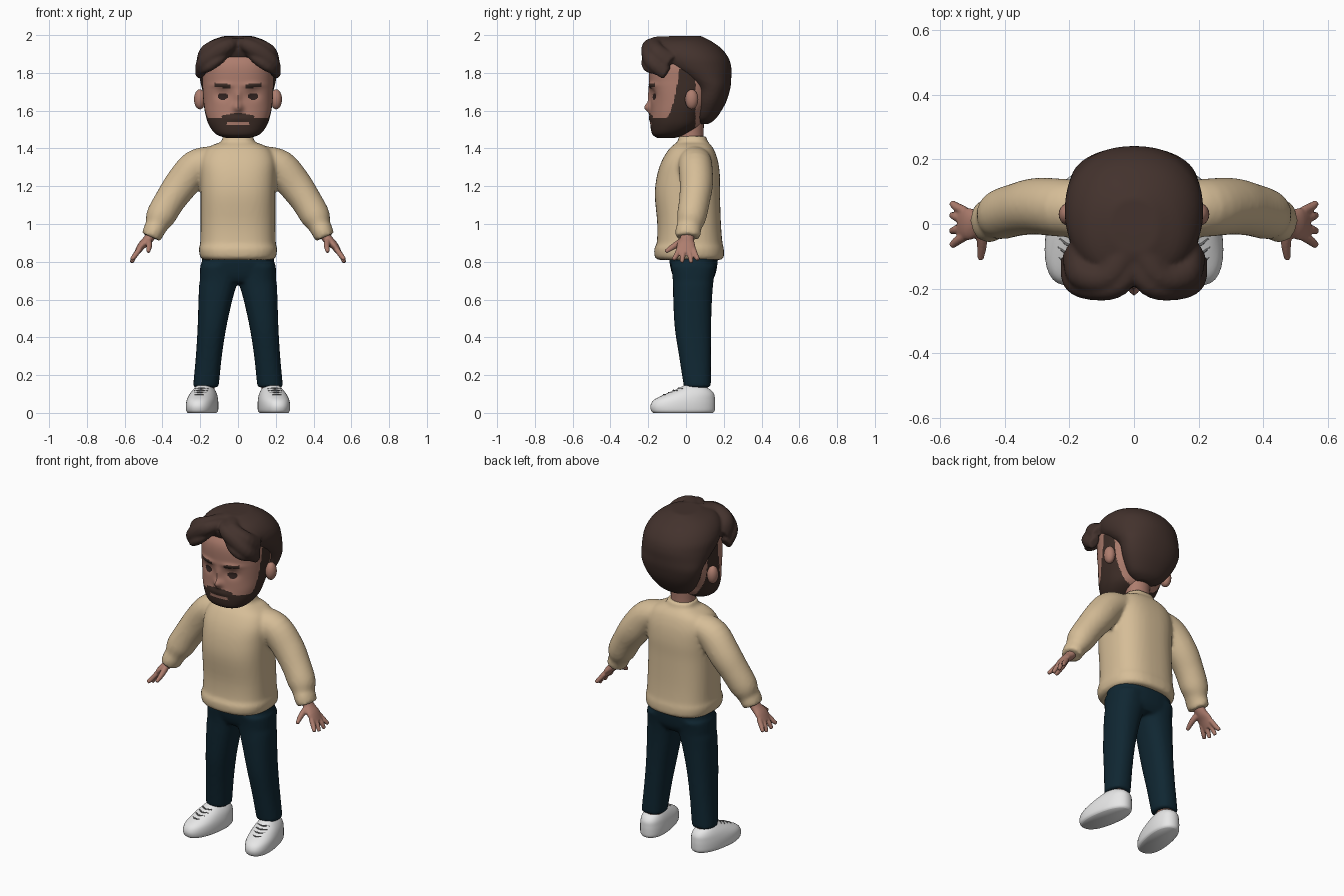
import bpy, bmesh, math
from mathutils import Vector, Matrix

if "Cube" in bpy.data.objects:
    bpy.data.objects.remove(bpy.data.objects["Cube"])


def material(name, r, g, b):
    m = bpy.data.materials.new(name)
    m.use_nodes = True
    m.diffuse_color = (r, g, b, 1)
    bsdf = m.node_tree.nodes["Principled BSDF"]
    bsdf.inputs["Base Color"].default_value = (r, g, b, 1)
    bsdf.inputs["Roughness"].default_value = 0.8
    return m


SKIN = material("skin", .42, .205, .155)
HAIR = material("dark brown hair", .056, .032, .026)
BEARD = material("beard brown", .046, .026, .02)
EYE = material("eye brown", .03, .016, .014)
CREAM = material("cream knit", .67, .51, .31)
NAVY = material("navy denim", .005, .02, .032)
WHITE = material("white canvas", .82, .82, .82)
GREY = material("grey lace", .16, .16, .16)


def dense(pts, steps):
    """Smoothly resample a list of sections."""
    out = []
    for i in range(len(pts) - 1):
        a, b, c, d = pts[max(i - 1, 0)], pts[i], pts[i + 1], pts[min(i + 2, len(pts) - 1)]
        for k in range(steps):
            t = k / steps
            out.append([q + .5 * t * (r - p + t * (2 * p - 5 * q + 4 * r - s + t * (3 * (q - r) + s - p)))
                        for p, q, r, s in zip(a, b, c, d)])
    return out + [list(pts[-1])]


def loft(bm, pts, side=1, flat=False, segs=24, power=2, steps=4):
    """Skin rings (x, y, z, radius_a, radius_b) along a path; returns the vertices."""
    pts = dense(pts, steps)
    rings = []
    for i, (x, y, z, ra, rb) in enumerate(pts):
        if flat:
            a, b = Vector((1, 0, 0)), Vector((0, 1, 0))
        else:
            t = (Vector(pts[min(i + 1, len(pts) - 1)][:3]) - Vector(pts[max(i - 1, 0)][:3])).normalized()
            b = Vector((0, 1, 0))
            b = (b - t * b.dot(t)).normalized()
            a = b.cross(t)
        ring = []
        for k in range(segs):
            u = 2 * math.pi * k / segs
            c, s = math.cos(u), math.sin(u)
            c = math.copysign(abs(c) ** (2 / power), c)
            s = math.copysign(abs(s) ** (2 / power), s)
            p = Vector((x, y, z)) + a * (ra * c) + b * (rb * s)
            ring.append(bm.verts.new((p.x * side, p.y, p.z)))
        rings.append(ring)
    for lo, hi in zip(rings, rings[1:]):
        for k in range(segs):
            n = (k + 1) % segs
            bm.faces.new((lo[k], lo[n], hi[n], hi[k]))
    bm.faces.new(rings[0])
    bm.faces.new(rings[-1])
    return [v for r in rings for v in r]


def stack(bm, rows, x=0, **kw):
    """Horizontal rings given as (z, front, back, half width)."""
    return loft(bm, [(x, (f + b) / 2, z, w, (b - f) / 2) for z, f, b, w in rows], flat=True, **kw)


def finish(bm, name, mats, voxel=0, smooth=0):
    bmesh.ops.recalc_face_normals(bm, faces=bm.faces)
    me = bpy.data.meshes.new(name)
    bm.to_mesh(me)
    bm.free()
    for m in mats:
        me.materials.append(m)
    for p in me.polygons:
        p.use_smooth = True
    me.set_sharp_from_angle(angle=math.radians(50))
    ob = bpy.data.objects.new(name, me)
    bpy.context.scene.collection.objects.link(ob)
    if voxel:
        r = ob.modifiers.new("merge", 'REMESH')
        r.mode, r.voxel_size, r.use_smooth_shade = 'VOXEL', voxel, True
    if smooth:
        s = ob.modifiers.new("soften", 'SMOOTH')
        s.factor, s.iterations = .5, smooth
    return ob


# Sweater: body with hem and collar, two sleeves with cuffs
bm = bmesh.new()
stack(bm, [(.81, -.145, .185, .18), (.825, -.165, .2, .2), (.87, -.168, .2, .207), (.9, -.155, .193, .2),
           (1.0, -.152, .185, .198), (1.15, -.165, .18, .198), (1.25, -.155, .18, .2), (1.33, -.13, .17, .2),
           (1.39, -.095, .15, .175), (1.42, -.065, .13, .13), (1.435, -.045, .115, .09),
           (1.465, -.04, .108, .08)], power=2.6, segs=48)
for s in (1, -1):
    loft(bm, [(.13, .045, 1.345, .07, .085), (.22, .05, 1.305, .09, .09), (.3, .055, 1.21, .09, .088),
              (.36, .045, 1.125, .082, .082), (.41, .03, 1.04, .078, .078), (.432, .018, .99, .06, .066),
              (.445, .012, .965, .057, .068), (.46, .01, .93, .053, .065)], side=s)
finish(bm, "sweater", [CREAM], .011, 4)

# Trousers
bm = bmesh.new()
stack(bm, [(.69, -.05, .13, .17), (.73, -.072, .155, .196), (.8, -.088, .168, .192), (.84, -.088, .168, .185)],
      power=2.4, segs=48)
for s in (1, -1):
    stack(bm, [(.135, -.01, .13, .066), (.16, -.015, .132, .068), (.3, -.037, .132, .069), (.45, -.06, .133, .076),
               (.6, -.068, .138, .09), (.7, -.07, .146, .102), (.78, -.08, .16, .1)], power=2.3, side=s)
    # Shift each trouser leg outward towards the ankle
    bm.verts.ensure_lookup_table()
    for v in bm.verts[-24 * 25:]:
        v.co.x += s * (.1 + .07 * max(0, (.7 - v.co.z) / .56) ** .75)
finish(bm, "trousers", [NAVY], .011, 3)

# Neck
bm = bmesh.new()
stack(bm, [(1.38, -.045, .1, .075), (1.46, -.038, .092, .07), (1.6, -.035, .1, .075)])
finish(bm, "neck", [SKIN])

# Head with modelled nose and eye sockets
bm = bmesh.new()
stack(bm, [(1.455, -.15, -.06, .06), (1.475, -.178, 0, .115), (1.52, -.188, .07, .152), (1.58, -.187, .1, .172),
           (1.65, -.186, .14, .183), (1.75, -.195, .17, .188), (1.85, -.19, .18, .185), (1.93, -.14, .14, .13)],
      segs=160, steps=16, power=2.35)


def bump(v, x, z, w, h):
    return math.exp(-((abs(v.x) - x) / w) ** 2 - ((v.z - z) / h) ** 2)


for v in bm.verts:
    c = v.co
    if c.y < -.06:
        c.y += (.014 * bump(c, .08, 1.685, .04, .03) - .03 * bump(c, 0, 1.615, .025, .025)
                - .014 * bump(c, 0, 1.665, .016, .05) - .008 * bump(c, 0, 1.56, .07, .02)
                - .01 * bump(c, .08, 1.735, .05, .014))


def face_colour(c):
    """0 skin, 1 beard or brow, 2 eye"""
    a, front = abs(c.x), c.y < -.06
    if front and ((a - .08) / .027) ** 2 + ((c.z - 1.675) / .019) ** 2 < 1:
        return 2
    if front and .035 < a < .125 and abs(c.z - 1.73 - .1 * (a - .06)) < .011:
        return 1
    if front and a < .06 and abs(c.z - 1.533) < .009:
        return 0
    if front and a < .085 and 1.54 < c.z < 1.59 - .2 * a:
        return 1
    cheek = 1.56 + 45 * max(0, c.y + .11) ** 2
    return int(c.y < .05 and c.z < min(cheek, 1.82))


for f in bm.faces:
    f.material_index = face_colour(f.calc_center_median())
finish(bm, "head", [SKIN, BEARD, EYE])

# Hair: smooth cap plus swept fringe locks on both sides of a centre parting
bm = bmesh.new()
stack(bm, [(1.53, .06, .12, .05), (1.56, .04, .16, .11), (1.64, .035, .21, .165), (1.72, .03, .235, .192),
           (1.78, -.05, .24, .205), (1.83, -.13, .24, .213), (1.88, -.17, .225, .212), (1.93, -.19, .187, .19),
           (1.97, -.16, .13, .145), (1.995, -.09, .08, .075)], segs=48, power=2.15)
for s in (1, -1):
    for lock in (
            [(.005, -.1, 1.955, .03, .05), (.05, -.185, 1.945, .038, .04), (.12, -.2, 1.905, .046, .036),
             (.18, -.175, 1.85, .042, .04), (.2, -.1, 1.8, .025, .04)],
            [(.04, -.17, 1.92, .015, .02), (.1, -.203, 1.87, .026, .03), (.155, -.2, 1.83, .024, .028),
             (.19, -.16, 1.805, .012, .02)],
            [(.02, -.05, 1.975, .018, .04), (.08, -.16, 1.96, .03, .04), (.165, -.155, 1.915, .036, .045),
             (.198, -.08, 1.86, .02, .05)]):
        loft(bm, lock, side=s)
finish(bm, "hair", [HAIR], .009, 2)

for side, s in (("left", 1), ("right", -1)):
    # Ear
    bm = bmesh.new()
    bmesh.ops.create_uvsphere(bm, u_segments=20, v_segments=12, radius=1,
                              matrix=Matrix.Translation((s * .202, .03, 1.66)) @ Matrix.Diagonal((.031, .035, .053, 1)))
    finish(bm, side + "_ear", [SKIN])

    # Hand: palm, four spread fingers and a thumb
    bm = bmesh.new()
    loft(bm, [(.44, .01, .97, .03, .035), (.475, .005, .92, .026, .037), (.51, 0, .885, .021, .05),
              (.538, .002, .843, .014, .048)], side=s)
    for base, tip, z in ((-.038, -.068, .812), (-.012, -.022, .797), (.015, .028, .795), (.04, .065, .81)):
        loft(bm, [(.522, base, .865, .014, .014), (.548, (base + tip) / 2, .83, .014, .014),
                  (.564, tip, z, .01, .01)], side=s, segs=12)
    loft(bm, [(.475, -.01, .915, .018, .02), (.47, -.06, .885, .016, .017), (.475, -.108, .853, .01, .011)],
         side=s, segs=12)
    finish(bm, side + "_hand", [SKIN], .005, 2)

    # Ankle
    bm = bmesh.new()
    stack(bm, [(.07, .01, .115, .045), (.2, .01, .115, .045)], x=s * .17)
    finish(bm, side + "_ankle", [SKIN])

    # Shoe and laces, toes turned outward
    turn = Matrix.Translation((s * .187, 0, 0)) @ Matrix.Rotation(s * .17, 4, 'Z')
    bm = bmesh.new()
    stack(bm, [(0, -.175, .145, .07), (.012, -.187, .154, .078), (.04, -.19, .156, .08), (.07, -.17, .155, .077),
               (.1, -.11, .15, .068), (.125, -.05, .128, .054), (.145, -.012, .085, .036)], power=2.3, segs=32)
    bmesh.ops.transform(bm, matrix=turn, verts=bm.verts)
    finish(bm, side + "_shoe", [WHITE])
    bm = bmesh.new()
    for y, z in ((-.118, .096), (-.092, .108), (-.066, .119), (-.04, .13)):
        loft(bm, [(-.035, y + .016, z - .003, .004, .004), (0, y - .002, z, .004, .004),
                  (.035, y + .016, z - .003, .004, .004)], segs=8)
    bmesh.ops.transform(bm, matrix=turn, verts=bm.verts)
    finish(bm, side + "_laces", [GREY])
